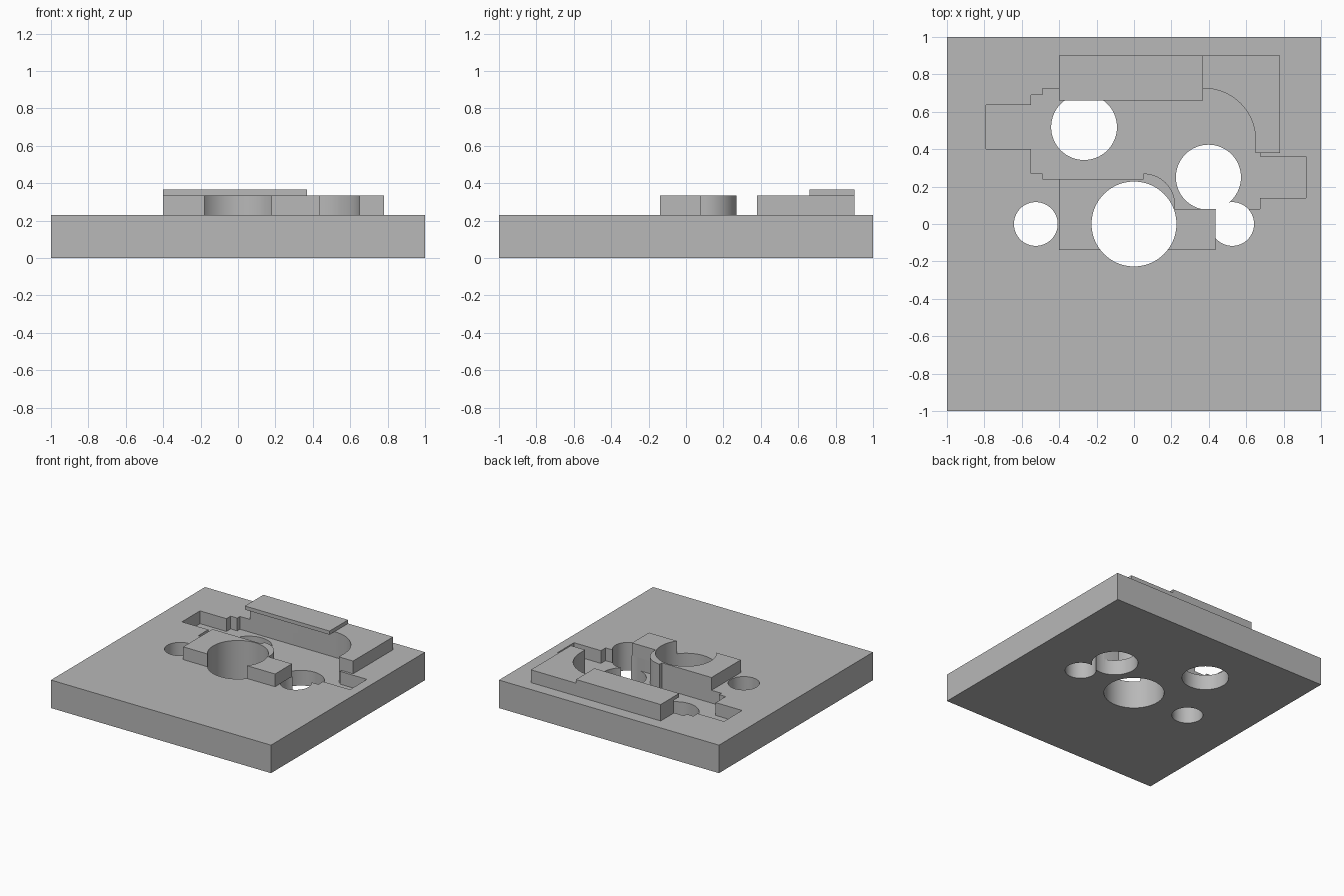
import bpy
import bmesh
from math import cos, sin, pi

cube = bpy.data.objects.get("Cube")
if cube:
    bpy.data.objects.remove(cube, do_unlink=True)

GREY = (0.48, 0.48, 0.48, 1)
grey = bpy.data.materials.new("plain_grey")
grey.use_nodes = True
grey.diffuse_color = GREY
grey.node_tree.nodes["Principled BSDF"].inputs["Base Color"].default_value = GREY

PLATE_TOP, BLOCK_TOP, COVER_TOP = 0.23, 0.335, 0.365
POCKET_FLOOR = 0.125


def arc(cx, cy, r, start=0, end=2 * pi, steps=16):
    """Points along a circular arc."""
    return [(cx + r * cos(start + (end - start) * i / steps),
             cy + r * sin(start + (end - start) * i / steps)) for i in range(steps + 1)]


def rect(x0, y0, x1, y1):
    return [(x0, y0), (x1, y0), (x1, y1), (x0, y1)]


def prism(name, outline, z0, z1):
    """Flat outline extruded straight up."""
    bm = bmesh.new()
    base = bm.faces.new([bm.verts.new((x, y, z0)) for x, y in outline])
    side = bmesh.ops.extrude_face_region(bm, geom=[base])["geom"]
    top = [v for v in side if isinstance(v, bmesh.types.BMVert)]
    bmesh.ops.translate(bm, verts=top, vec=(0, 0, z1 - z0))
    bmesh.ops.recalc_face_normals(bm, faces=bm.faces)
    mesh = bpy.data.meshes.new(name)
    bm.to_mesh(mesh)
    bm.free()
    mesh.materials.append(grey)
    obj = bpy.data.objects.new(name, mesh)
    bpy.context.collection.objects.link(obj)
    return obj


def cut(target, outline, z0, z1):
    """Subtract an extruded outline from the target."""
    cutter = prism("cutter", outline, z0, z1)
    cutter.hide_render = True
    mod = target.modifiers.new("cut", "BOOLEAN")
    mod.operation, mod.solver, mod.object = "DIFFERENCE", "EXACT", cutter
    bpy.context.view_layer.objects.active = target
    bpy.ops.object.modifier_apply(modifier=mod.name)
    bpy.data.objects.remove(cutter, do_unlink=True)


def hole(target, x, y, r):
    cut(target, arc(x, y, r, steps=64)[:-1], -0.1, 0.6)


# Curved walls shared by the pocket and the raised blocks
back_curve = arc(0.375, 0.45, 0.275, pi / 2, 0)
front_curve = arc(0.05, 0.10, 0.17, 0, pi / 2)

# Base plate with stepped pocket and round through holes
base_plate = prism("base_plate", rect(-1, -1, 1, 1), 0, PLATE_TOP)
pocket = [(-0.79, 0.635), (-0.55, 0.635), (-0.55, 0.69), (-0.49, 0.69), (-0.49, 0.725)]
pocket += back_curve
pocket += [(0.65, 0.38), (0.675, 0.38), (0.675, 0.36), (0.92, 0.36), (0.92, 0.14),
           (0.675, 0.14), (0.675, 0.08), (0.22, 0.08)]
pocket += front_curve
pocket += [(0.05, 0.24), (-0.49, 0.24), (-0.49, 0.27), (-0.55, 0.27), (-0.55, 0.40), (-0.79, 0.40)]
cut(base_plate, pocket, POCKET_FLOOR, 0.6)
for x, y, r in ((0, 0, 0.227), (-0.525, 0, 0.117), (0.525, 0, 0.117),
                (-0.267, 0.518, 0.176), (0.398, 0.25, 0.174)):
    hole(base_plate, x, y, r)

# Raised front block around the centre bore
front_outline = [(-0.4, -0.14), (0.435, -0.14), (0.435, 0.08), (0.22, 0.08)]
front_outline += front_curve + [(0.05, 0.24), (-0.4, 0.24)]
front_block = prism("front_block", front_outline, PLATE_TOP, BLOCK_TOP)
hole(front_block, 0, 0, 0.227)

# Raised back block following the pocket wall
back_outline = [(-0.4, 0.9), (-0.4, 0.725)] + back_curve
back_outline += [(0.65, 0.38), (0.78, 0.38), (0.78, 0.9)]
back_block = prism("back_block", back_outline, PLATE_TOP, BLOCK_TOP)

# Thin cover strip overhanging the pocket
cover_strip = prism("cover_strip", rect(-0.4, 0.66, 0.37, 0.9), BLOCK_TOP, COVER_TOP)

# Smooth curved walls, sharp edges
bpy.ops.object.select_all(action="DESELECT")
for obj in (base_plate, front_block, back_block, cover_strip):
    obj.select_set(True)
bpy.context.view_layer.objects.active = base_plate
bpy.ops.object.shade_smooth_by_angle()
